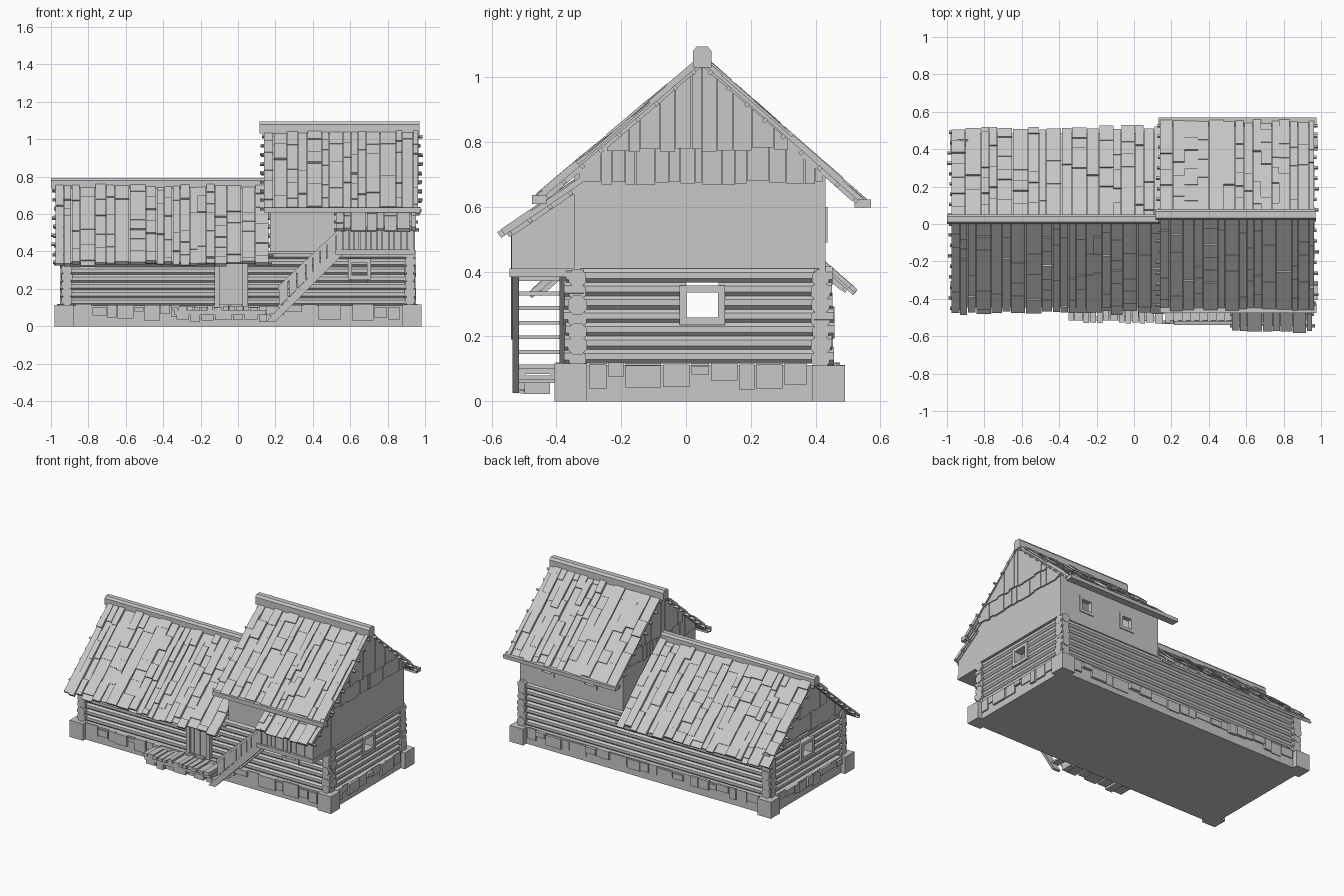
import bpy, bmesh, math, random
from mathutils import Vector

if "Cube" in bpy.data.objects:
    bpy.data.objects.remove(bpy.data.objects["Cube"])

random.seed(7)
R = random.uniform
wood = bpy.data.materials.new("pale_grey")
wood.diffuse_color = (0.58, 0.58, 0.58, 1)
wood.use_nodes = True
wood.node_tree.nodes["Principled BSDF"].inputs["Base Color"].default_value = wood.diffuse_color


def prism(bm, pts, vec):
    """Extrude a flat polygon along a vector."""
    vec = Vector(vec)
    a = [bm.verts.new(p) for p in pts]
    b = [bm.verts.new(Vector(p) + vec) for p in pts]
    n = len(a)
    bm.faces.new(a)
    bm.faces.new(b[::-1])
    for i in range(n):
        bm.faces.new((a[i], b[i], b[(i + 1) % n], a[(i + 1) % n]))


def box(bm, x0, x1, y0, y1, z0, z1):
    prism(bm, [(x0, y0, z0), (x1, y0, z0), (x1, y1, z0), (x0, y1, z0)], (0, 0, z1 - z0))


def finish(bm, name):
    bmesh.ops.recalc_face_normals(bm, faces=bm.faces)
    me = bpy.data.meshes.new(name)
    bm.to_mesh(me)
    bm.free()
    me.materials.append(wood)
    ob = bpy.data.objects.new(name, me)
    bpy.context.collection.objects.link(ob)


def steps(a, b, lo, hi):
    """Random consecutive intervals covering a..b."""
    out = []
    while b - a > 1e-6:
        e = min(b, a + R(lo, hi))
        if b - e < lo * 0.5:
            e = b
        out.append((a, e))
        a = e
    return out


# Stone base with corner blocks and irregular facing stones
bm = bmesh.new()
box(bm, -0.95, 0.95, -0.38, 0.455, 0, 0.112)
for x in (-0.98, 0.88):
    for y in (-0.405, 0.39):
        box(bm, x, x + 0.1, y, y + 0.1, 0, R(0.11, 0.12))
for a, b in steps(-0.87, 0.87, 0.05, 0.13):
    for y, s in ((-0.38, -1), (0.455, 1)):
        d = s * R(0.004, 0.025)
        z = R(0.03, 0.08)
        box(bm, a, b - 0.006, min(y, y + d), max(y, y + d), z, R(0.1, 0.122))
for a, b in steps(-0.3, 0.38, 0.05, 0.12):
    for x, s in ((-0.95, -1), (0.95, 1)):
        d = s * R(0.004, 0.018)
        box(bm, min(x, x + d), max(x, x + d), a, b - 0.006, R(0.03, 0.085), R(0.1, 0.12))
finish(bm, "stone_base")

# Log walls, with the window rows split
ROWS, STEP, Z0 = 7, 0.0415, 0.11


def log(bm, axis, c, z, a, b, r):
    ring = [(r * math.cos(math.pi / 8 + i * math.pi / 4),
             r * math.sin(math.pi / 8 + i * math.pi / 4)) for i in range(8)]
    if axis == 'x':
        prism(bm, [(a, c + u, z + v) for u, v in ring], (b - a, 0, 0))
    else:
        prism(bm, [(c + u, a, z + v) for u, v in ring], (0, b - a, 0))


bm = bmesh.new()
for axis, c, a, b, gap, shift in (('x', -0.335, -0.945, 0.945, (0.61, 0.69), 0),
                                  ('x', 0.415, -0.945, 0.945, None, 0),
                                  ('y', -0.915, -0.37, 0.45, (0.0, 0.1), 0.008),
                                  ('y', 0.92, -0.37, 0.45, (0.0, 0.1), 0.008)):
    for i in range(ROWS):
        z = Z0 + STEP * (i + 0.5) + shift
        cuts = [(a, gap[0]), (gap[1], b)] if gap and i in (3, 4, 5) else [(a, b)]
        for s, e in cuts:
            log(bm, axis, c, z, s, e, 0.0235)
        for s, e in ((a - R(0, 0.008), a + 0.055), (b - 0.055, b + R(0, 0.008))):
            log(bm, axis, c, z, s, e, R(0.027, 0.033))
finish(bm, "log_walls")


# Window frames
def frame(bm, axis, c, a, b, z0, z1, w=0.022, d=0.03):
    for s, e, l, h in ((a, b, z0, z0 + w), (a, b, z1 - w, z1),
                       (a, a + w, z0, z1), (b - w, b, z0, z1)):
        if axis == 'x':
            box(bm, s, e, c - d, c + d, l, h)
        else:
            box(bm, c - d, c + d, s, e, l, h)


bm = bmesh.new()
for x in (-0.92, 0.92):
    frame(bm, 'y', x, -0.02, 0.12, 0.236, 0.358)
frame(bm, 'x', -0.338, 0.588, 0.712, 0.25, 0.362)
BACK = (0.42, 0.74)
for x in BACK:
    frame(bm, 'x', 0.42, x - 0.055, x + 0.055, 0.49, 0.60, 0.02, 0.016)
finish(bm, "window_frames")

# Door with jambs and planks
bm = bmesh.new()
box(bm, -0.10, 0.03, -0.362, -0.34, 0.11, 0.36)
for a, b in steps(-0.1, 0.03, 0.03, 0.045):
    box(bm, a, b - 0.003, -0.368, -0.36, 0.115, 0.35)
for x in (-0.125, 0.025):
    box(bm, x, x + 0.028, -0.38, -0.33, 0.11, 0.37)
finish(bm, "door")

# Upper storey walls, the back one open at the windows
bm = bmesh.new()
box(bm, 0.17, 0.945, -0.345, -0.325, 0.40, 0.70)
for z0, z1 in ((0.40, 0.5), (0.59, 0.70)):
    box(bm, 0.17, 0.945, 0.41, 0.43, z0, z1)
for s, e in ((0.17, 0.375), (0.465, 0.695), (0.785, 0.945)):
    box(bm, s, e, 0.41, 0.43, 0.5, 0.59)
finish(bm, "upper_storey_walls")


# Gable walls and their ragged vertical boards
def gable(bm, x, out, yr, zr, slope, z0, y0, y1, tiers):
    top = lambda y: zr - abs(y - yr) * slope
    prism(bm, [(x, y0, z0), (x, y1, z0), (x, y1, top(y1)), (x, yr, zr), (x, y0, top(y0))],
          (-out * 0.02, 0, 0))
    for k, zb in enumerate(tiers):
        for ya, yb in steps(y0, yr, 0.03, 0.07) + steps(yr, y1, 0.03, 0.07):
            yb -= 0.002
            z = zb + R(-0.008, 0.008)
            if min(top(ya), top(yb)) > z + 0.01:
                prism(bm, [(x, ya, z), (x, yb, z), (x, yb, top(yb)), (x, ya, top(ya))],
                      (out * (0.009 * (k + 1) + R(0, 0.003)), 0, 0))


bm = bmesh.new()
gable(bm, 0.945, 1, 0.05, 1.035, 0.86, 0.41, -0.33, 0.425, (0.675, 0.775))
gable(bm, 0.17, -1, 0.05, 1.035, 0.86, 0.40, -0.33, 0.425, (0.675, 0.775))
gable(bm, -0.93, -1, 0.025, 0.745, 0.86, 0.39, -0.33, 0.425, (0.41, 0.53))
finish(bm, "gables")


# Roof slopes: deck, layered boards, batten ends
def slope(name, x0, x1, top, eave, rows, ragged=0.02, battens=9, stub=0.025):
    bm = bmesh.new()
    o = Vector((0, *top))
    d = Vector((0, *eave)) - o
    length = d.length
    d.normalize()
    n = Vector((0, -d.z, d.y)) if d.y > 0 else Vector((0, d.z, -d.y))

    def plank(a, b, s0, s1, h0, h1):
        base = [Vector((x, 0, 0)) + o + d * s + n * h0
                for x, s in ((a, s0), (b, s0), (b, s1), (a, s1))]
        prism(bm, base, n * (h1 - h0))

    plank(x0 + 0.01, x1 - 0.01, 0, length - 0.03, -0.03, -0.016)
    for a, b in steps(x0, x1, 0.035, 0.085):
        b -= R(0.001, 0.005)
        end = length + R(-ragged, ragged * 0.5)
        for s0, s1 in steps(0, end, length / rows * 0.6, length / rows * 1.4):
            h = R(-0.008, 0.007)
            plank(a, b, s0, s1, -0.016, h)
    for i in range(battens):
        s = length * (i + 0.7) / battens
        plank(x0 - R(0.3, 1) * stub, x0 + 0.05, s - 0.006, s + 0.006, -0.028, -0.014)
        plank(x1 - 0.05, x1 + R(0.3, 1) * stub, s - 0.006, s + 0.006, -0.028, -0.014)
    finish(bm, name)


slope("low_roof_front", -0.975, 0.165, (0.025, 0.775), (-0.48, 0.335), 6)
slope("low_roof_back", -0.975, 0.165, (0.025, 0.775), (0.52, 0.345), 6)
slope("high_roof_front", 0.14, 0.965, (0.05, 1.065), (-0.465, 0.63), 6)
slope("high_roof_back", 0.14, 0.965, (0.05, 1.065), (0.555, 0.62), 6)
slope("balcony_roof", 0.525, 0.955, (-0.325, 0.69), (-0.575, 0.52), 2, 0.01, 4, 0.015)

# Ridge beams and eave rails
bm = bmesh.new()
for x0, x1, y, z, w in ((-1.0, 0.17, 0.025, 0.765, 0.026), (0.115, 0.97, 0.05, 1.062, 0.029)):
    prism(bm, [(x0, y + u * w, z + v * w) for u, v in
               ((-1, -1.1), (1, -1.1), (1, 0.6), (0.6, 1.1), (-0.6, 1.1), (-1, 0.6))],
          (x1 - x0, 0, 0))
finish(bm, "ridge_beams")
bm = bmesh.new()
box(bm, 0.13, 0.975, 0.52, 0.57, 0.598, 0.622)
box(bm, 0.14, 0.975, -0.475, -0.43, 0.608, 0.636)
finish(bm, "eave_rails")

# Balcony: floor, board front and closed ends
bm = bmesh.new()
box(bm, 0.52, 0.945, -0.545, -0.33, 0.383, 0.41)
for a, b in steps(0.535, 0.935, 0.025, 0.045):
    box(bm, a, b - 0.003, -0.535 + R(0, 0.005), -0.518, 0.40, 0.535)
prism(bm, [(0.925, -0.53, 0.40), (0.925, -0.33, 0.40), (0.925, -0.33, 0.665), (0.925, -0.53, 0.53)],
      (0.015, 0, 0))
for x in (0.53, 0.92):
    box(bm, x, x + 0.02, -0.538, -0.515, 0.40, 0.54)
finish(bm, "balcony")

# Stair: stringers, treads, boarded railing
bm = bmesh.new()
for y in (-0.535, -0.39):
    prism(bm, [(0.15, y, 0.025), (0.2, y, 0.025), (0.56, y, 0.385), (0.52, y, 0.41)], (0, 0.02, 0))
for i in range(8):
    t = (i + 0.5) / 8
    x, z = 0.17 + 0.36 * t, 0.04 + 0.36 * t
    box(bm, x - 0.025, x + 0.025, -0.53, -0.375, z - 0.006, z + 0.006)
for a, b in steps(0.22, 0.55, 0.035, 0.055):
    b -= 0.003
    prism(bm, [(a, -0.535, a - 0.115), (b, -0.535, b - 0.115), (b, -0.535, b - 0.02),
               (a, -0.535, a - 0.02)], (0, 0.012, 0))
prism(bm, [(0.215, -0.54, 0.19), (0.55, -0.54, 0.51), (0.55, -0.54, 0.53), (0.215, -0.54, 0.215)],
      (0, 0.022, 0))
finish(bm, "stair")

# Entrance deck on rough stones
bm = bmesh.new()
for a, b in steps(-0.35, 0.16, 0.03, 0.05):
    box(bm, a, b - 0.006, -0.525 + R(-0.008, 0.01), -0.37, 0.085, 0.1 + R(0, 0.01))
for y in (-0.515, -0.42):
    box(bm, -0.34, 0.15, y, y + 0.02, 0.06, 0.086)
for a, b in steps(-0.33, 0.16, 0.05, 0.1):
    box(bm, a, b - 0.008, -0.52 + R(0, 0.03), -0.42, R(0.022, 0.04), R(0.06, 0.085))
finish(bm, "entrance_deck")
